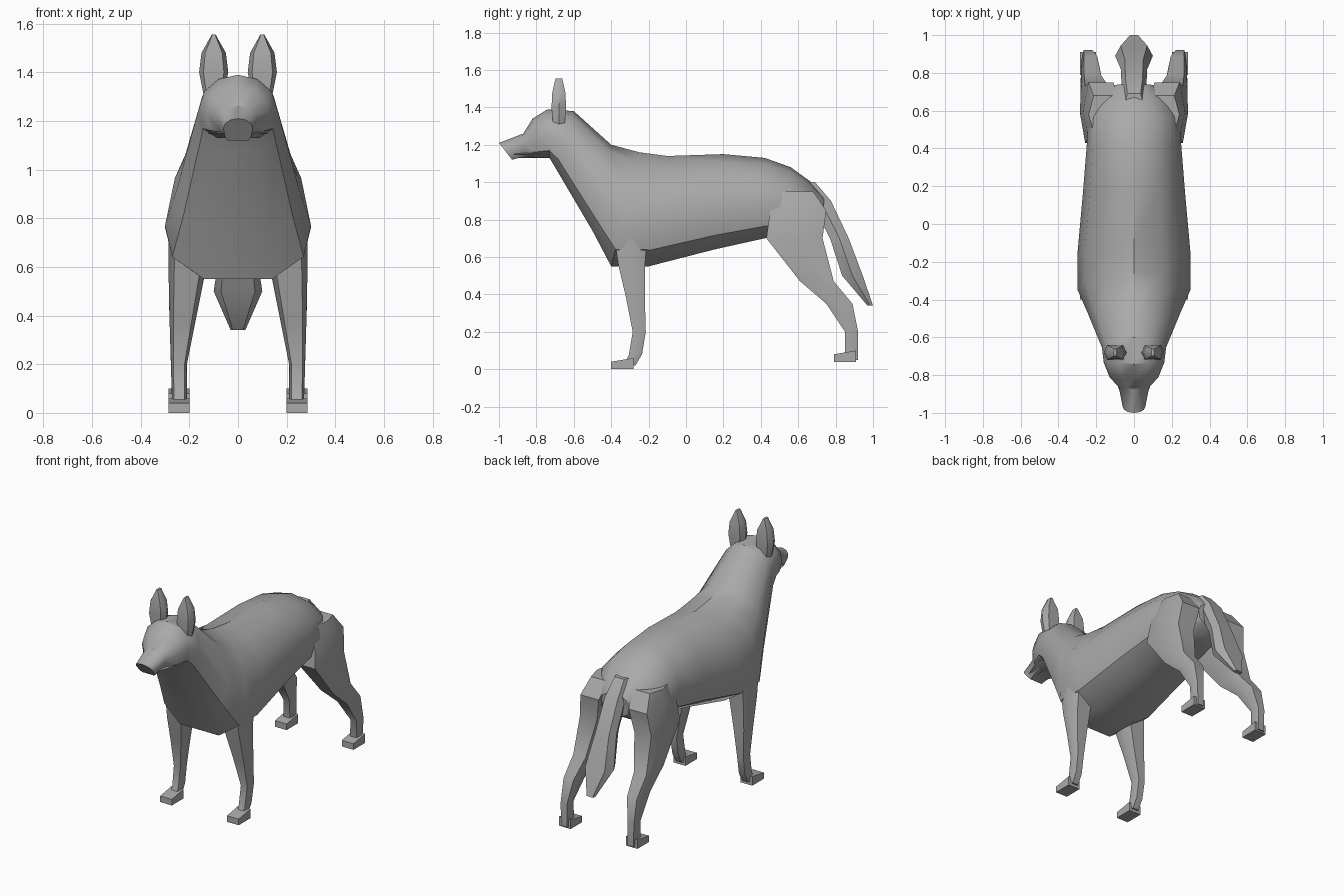
import bpy, bmesh, math
from mathutils import Vector

cube = bpy.data.objects.get("Cube")
if cube:
    bpy.data.objects.remove(cube)

grey = (0.4, 0.4, 0.4, 1)
fur = bpy.data.materials.new("grey fur")
fur.use_nodes = True
fur.diffuse_color = grey
fur.node_tree.nodes["Principled BSDF"].inputs["Base Color"].default_value = grey


def loft(name, rings):
    """Skin a list of equal-length point rings, capped at both ends."""
    bm = bmesh.new()
    loops = [[bm.verts.new(point) for point in ring] for ring in rings]
    count = len(loops[0])
    for here, ahead in zip(loops, loops[1:]):
        for i in range(count):
            j = (i + 1) % count
            bm.faces.new((here[i], here[j], ahead[j], ahead[i]))
    bm.faces.new(loops[0])
    bm.faces.new(reversed(loops[-1]))
    bmesh.ops.recalc_face_normals(bm, faces=bm.faces[:])
    mesh = bpy.data.meshes.new(name)
    bm.to_mesh(mesh)
    bm.free()
    mesh.materials.append(fur)
    part = bpy.data.objects.new(name, mesh)
    bpy.context.collection.objects.link(part)
    bpy.ops.object.select_all(action="DESELECT")
    part.select_set(True)
    bpy.context.view_layer.objects.active = part
    bpy.ops.object.shade_smooth_by_angle(angle=math.radians(35))


def pair(name, rings):
    """Build the +x part as left and its mirror image as right."""
    loft("left_" + name, rings)
    loft("right_" + name, [[(-x, y, z) for x, y, z in ring] for ring in rings])


def body_ring(top, bottom, width):
    """Rounded back, widest below the middle, narrow flat belly."""
    spine, belly = Vector((0, *top)), Vector((0, *bottom))
    widest = 0.4 + 0.8 * width
    turns = [math.radians(angle) for angle in (30, 60, 90)]
    half = [(widest * (1 - math.cos(a)), width * math.sin(a)) for a in turns]
    half += [(0.85, 0.9 * width), (1, 0.4 * width + 0.02)]
    outline = [(0, 0)] + half + [(t, -x) for t, x in reversed(half)]
    return [spine.lerp(belly, t) + Vector((x, 0, 0)) for t, x in outline]


def limb_ring(x, y, z, half_width, depth):
    """Level six-sided section with bulged sides."""
    corner, reach = 0.7 * half_width, depth / 2
    return [(x + corner, y - reach, z), (x + half_width, y, z),
            (x + corner, y + reach, z), (x - corner, y + reach, z),
            (x - half_width, y, z), (x - corner, y - reach, z)]


def leg_rings(stations):
    """Limb sections whose inner side flares inward above the shin."""
    rings = []
    for y, z, depth in stations:
        outer = 0.27 + min(z, 0.5) * 0.03
        inner = 0.21 - max(z - 0.2, 0) * 0.2
        if z > 0.8:
            outer -= 0.3 * (z - 0.8)
        rings.append(limb_ring((outer + inner) / 2, y, z, (outer - inner) / 2, depth))
    return rings


def paw_rings(toe, sole):
    """Wedge-shaped foot, lower at the toe."""
    inner, outer = 0.2, 0.285
    return [[(inner, y, sole), (outer, y, sole), (outer, y, top), (inner, y, top)]
            for y, top in ((toe, sole + 0.04), (toe + 0.12, sole + 0.06))]


# Head, neck and trunk in one skin, nose to rump
loft("head_and_body", [body_ring(*station) for station in (
    ((-1, 1.21), (-0.93, 1.12), 0.06),
    ((-0.87, 1.26), (-0.86, 1.14), 0.08),
    ((-0.82, 1.34), (-0.8, 1.13), 0.13),
    ((-0.74, 1.39), (-0.73, 1.13), 0.16),
    ((-0.6, 1.38), (-0.7, 1.08), 0.17),
    ((-0.4, 1.2), (-0.5, 0.74), 0.25),
    ((-0.25, 1.16), (-0.4, 0.55), 0.3),
    ((-0.1, 1.14), (-0.2, 0.55), 0.3),
    ((0.2, 1.15), (0.15, 0.64), 0.27),
    ((0.42, 1.13), (0.42, 0.7), 0.25),
    ((0.56, 1.08), (0.58, 0.72), 0.24),
    ((0.67, 1), (0.67, 0.74), 0.18),
    ((0.74, 0.92), (0.73, 0.78), 0.1))])

# Jaw corners, a low ridge along each side of the muzzle
pair("jaw_corner", [
    [(0.04, y, 1.16), (edge, y, 1.15), (0.04, y, 1.13)]
    for y, edge in ((-0.93, 0.06), (-0.75, 0.125))])

# Upright leaf-shaped ears
pair("ear", [limb_ring(0.1, -0.68, z, half, 0.03 + 0.8 * half)
             for z, half in ((1.3, 0.04), (1.4, 0.06), (1.48, 0.05), (1.555, 0.008))])

# Front legs from shoulder to ankle
pair("front_leg", leg_rings((
    (-0.3, 0.8, 0.2), (-0.29, 0.55, 0.14), (-0.27, 0.38, 0.1),
    (-0.25, 0.2, 0.07), (-0.27, 0.08, 0.07), (-0.3, 0.02, 0.06))))
pair("front_paw", paw_rings(-0.4, 0))

# Hind legs from haunch to ankle
pair("hind_leg", leg_rings((
    (0.58, 0.95, 0.2), (0.6, 0.85, 0.3), (0.58, 0.7, 0.3), (0.7, 0.47, 0.18),
    (0.82, 0.35, 0.14), (0.885, 0.2, 0.07), (0.885, 0.05, 0.07))))
pair("hind_paw", paw_rings(0.79, 0.04))

# Tail hanging behind the haunches
loft("tail", [limb_ring(0, *station) for station in (
    (0.64, 1, 0.05, 0.1), (0.72, 0.9, 0.065, 0.11), (0.82, 0.7, 0.07, 0.1),
    (0.89, 0.5, 0.1, 0.11), (0.985, 0.34, 0.03, 0.03))])
